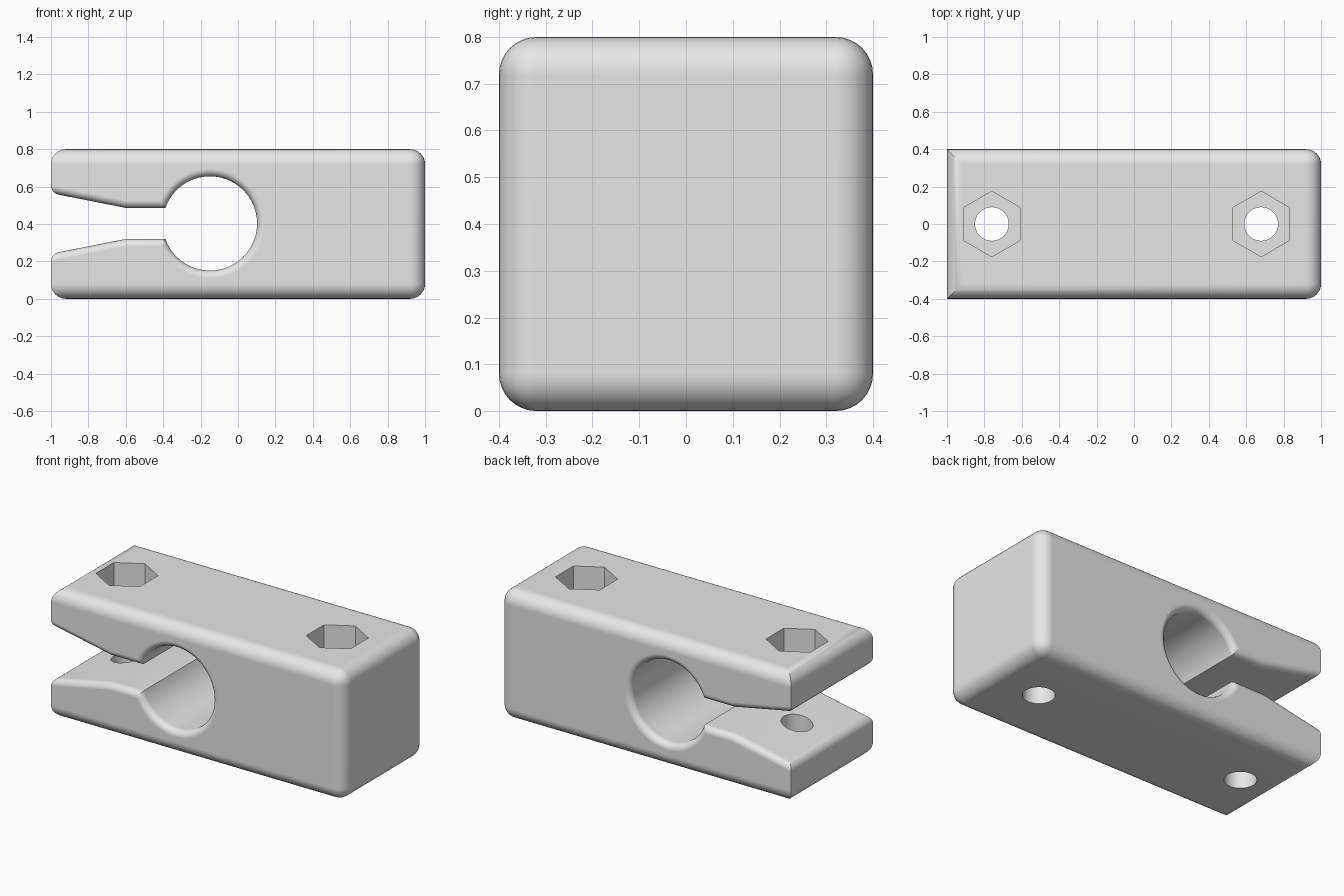
import bpy, bmesh, math

if "Cube" in bpy.data.objects:
    bpy.data.objects.remove(bpy.data.objects["Cube"])

W, D, H = 1.0, 0.4, 0.8          # half length, half depth, height
BORE_X, MID, BORE_R, GAP = -0.15, 0.403, 0.252, 0.083


def near(a, b):
    return abs(a - b) < 1e-4


# Side profile: block outline with tapered slot running into a round bore
a0 = math.asin(GAP / BORE_R)
start, end = math.pi + a0, 3 * math.pi - a0
N = 56
bore = [(BORE_X + BORE_R * math.cos(start + (end - start) * i / N),
         MID + BORE_R * math.sin(start + (end - start) * i / N)) for i in range(N + 1)]
profile = ([(-W, 0), (W, 0), (W, H), (-W, H), (-W, MID + 0.162), (-0.6, MID + GAP)]
           + bore[::-1] + [(-0.6, MID - GAP), (-W, MID - 0.162)])

bm = bmesh.new()
front = [bm.verts.new((x, -D, z)) for x, z in profile]
back = [bm.verts.new((x, D, z)) for x, z in profile]
bm.faces.new(front)
bm.faces.new(back[::-1])
n = len(profile)
for i in range(n):
    j = (i + 1) % n
    bm.faces.new((front[i], back[i], back[j], front[j]))
bmesh.ops.recalc_face_normals(bm, faces=bm.faces)


def round_edges(test, radius, segments):
    edges = [e for e in bm.edges if test(e.verts[0].co, e.verts[1].co)]
    bmesh.ops.bevel(bm, geom=edges, offset=radius, offset_type='OFFSET', segments=segments,
                    profile=0.5, affect='EDGES', clamp_overlap=False)


# Outer rounding: everything but the upright edges of the jaw ends
def outer(p, q):
    level = near(p.z, q.z) and (near(p.z, 0) or near(p.z, H))
    right = near(p.x, W) and near(q.x, W)
    return level or right


# Slot and bore rims on both sides, plus the mouth edges
def rim(p, q):
    inside = all(0.14 < v.z < 0.67 for v in (p, q))
    at_end = near(p.x, -W) and near(q.x, -W)
    same_side = near(p.y, q.y) and near(abs(p.y), D)
    return inside and (same_side != at_end)


round_edges(outer, 0.08, 8)
round_edges(rim, 0.04, 5)
bmesh.ops.recalc_face_normals(bm, faces=bm.faces)
mesh = bpy.data.meshes.new("clamp_block")
bm.to_mesh(mesh)
bm.free()
block = bpy.data.objects.new("clamp_block", mesh)
bpy.context.collection.objects.link(block)

grey = bpy.data.materials.new("plain grey")
grey.diffuse_color = (0.8, 0.8, 0.8, 1)
grey.use_nodes = True
grey.node_tree.nodes["Principled BSDF"].inputs["Base Color"].default_value = grey.diffuse_color
mesh.materials.append(grey)


# Bolt holes with hexagonal nut pockets on top
def drill(sides, radius, x, z0, z1):
    bpy.ops.mesh.primitive_cylinder_add(vertices=sides, radius=radius, depth=z1 - z0,
                                        location=(x, 0, (z0 + z1) / 2))
    cutter = bpy.context.object
    cutter.name = "hole_cutter"
    cutter.hide_render = True
    cutter.data.materials.append(grey)
    mod = block.modifiers.new("hole", 'BOOLEAN')
    mod.operation = 'DIFFERENCE'
    mod.solver = 'EXACT'
    mod.object = cutter
    bpy.context.view_layer.objects.active = block
    bpy.ops.object.modifier_apply(modifier=mod.name)
    bpy.data.objects.remove(cutter)


for x in (-0.76, 0.68):
    drill(40, 0.09, x, -0.1, H + 0.1)
    drill(6, 0.175, x, H - 0.2, H + 0.1)

# Smooth shading with flat faces kept flat
bpy.ops.object.select_all(action='DESELECT')
block.select_set(True)
bpy.context.view_layer.objects.active = block
bpy.ops.object.shade_smooth_by_angle(angle=math.radians(30))
normals = block.modifiers.new("weighted_normals", 'WEIGHTED_NORMAL')
normals.keep_sharp = True
